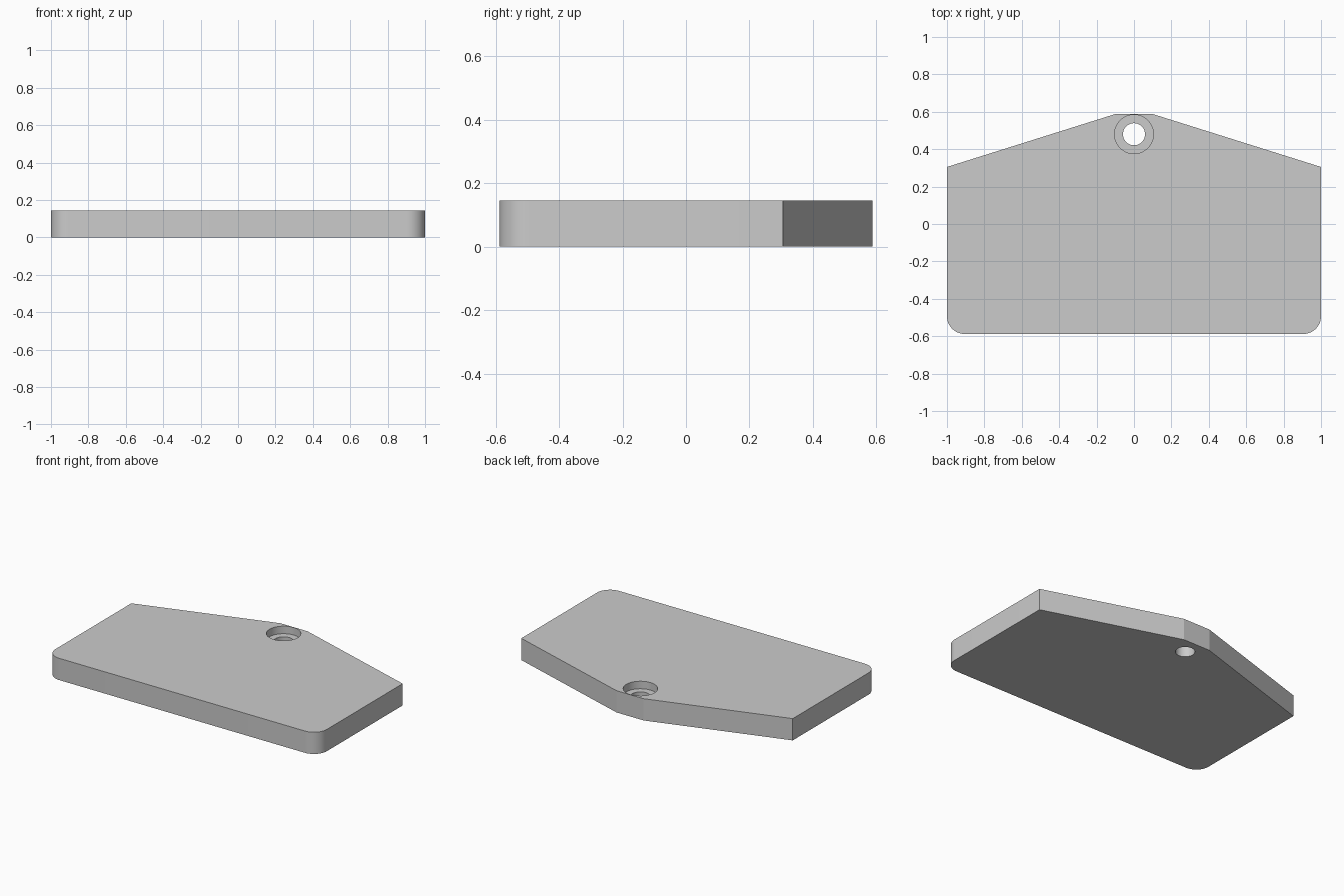
import bpy, bmesh, math

if "Cube" in bpy.data.objects:
    bpy.data.objects.remove(bpy.data.objects["Cube"])

H = 0.145          # plate thickness
R = 0.095          # front corner radius
Y0, Y1 = -0.588, 0.588
HOLE_Y = 0.48


def corner(cx, cy, a0, a1, n=12):
    """Arc points for a rounded outline corner."""
    return [(cx + R * math.cos(math.radians(a0 + (a1 - a0) * i / n)),
             cy + R * math.sin(math.radians(a0 + (a1 - a0) * i / n))) for i in range(n + 1)]


def cutter(name, radius, z0, z1):
    """Hidden cylinder used to bore the plate."""
    bpy.ops.mesh.primitive_cylinder_add(vertices=64, radius=radius, depth=z1 - z0,
                                        location=(0, HOLE_Y, (z0 + z1) / 2))
    ob = bpy.context.object
    ob.name = name
    ob.hide_render = True
    return ob


# Plate: rounded front corners, tapered back
outline = (corner(-1 + R, Y0 + R, 180, 270) + corner(1 - R, Y0 + R, 270, 360)
           + [(1, 0.305), (0.1, Y1), (-0.1, Y1), (-1, 0.305)])
bm = bmesh.new()
face = bm.faces.new([bm.verts.new((x, y, 0)) for x, y in outline])
top = bmesh.ops.extrude_face_region(bm, geom=[face])
bmesh.ops.translate(bm, vec=(0, 0, H),
                    verts=[v for v in top["geom"] if isinstance(v, bmesh.types.BMVert)])
bmesh.ops.recalc_face_normals(bm, faces=bm.faces)
mesh = bpy.data.meshes.new("plate")
bm.to_mesh(mesh)
bm.free()
plate = bpy.data.objects.new("plate", mesh)
bpy.context.collection.objects.link(plate)

# Counterbored hanging hole
cutters = [cutter("counterbore_cutter", 0.104, H - 0.05, H + 0.1),
           cutter("hole_cutter", 0.059, -0.1, H + 0.1)]
bpy.ops.object.select_all(action="DESELECT")
plate.select_set(True)
bpy.context.view_layer.objects.active = plate
for c in cutters:
    mod = plate.modifiers.new(c.name, "BOOLEAN")
    mod.operation = "DIFFERENCE"
    mod.solver = "EXACT"
    mod.object = c
    bpy.ops.object.modifier_apply(modifier=mod.name)
for c in cutters:
    bpy.data.objects.remove(c)

# Smooth bores and rounded corners, sharp edges elsewhere
bpy.ops.object.shade_smooth_by_angle(angle=math.radians(12))
